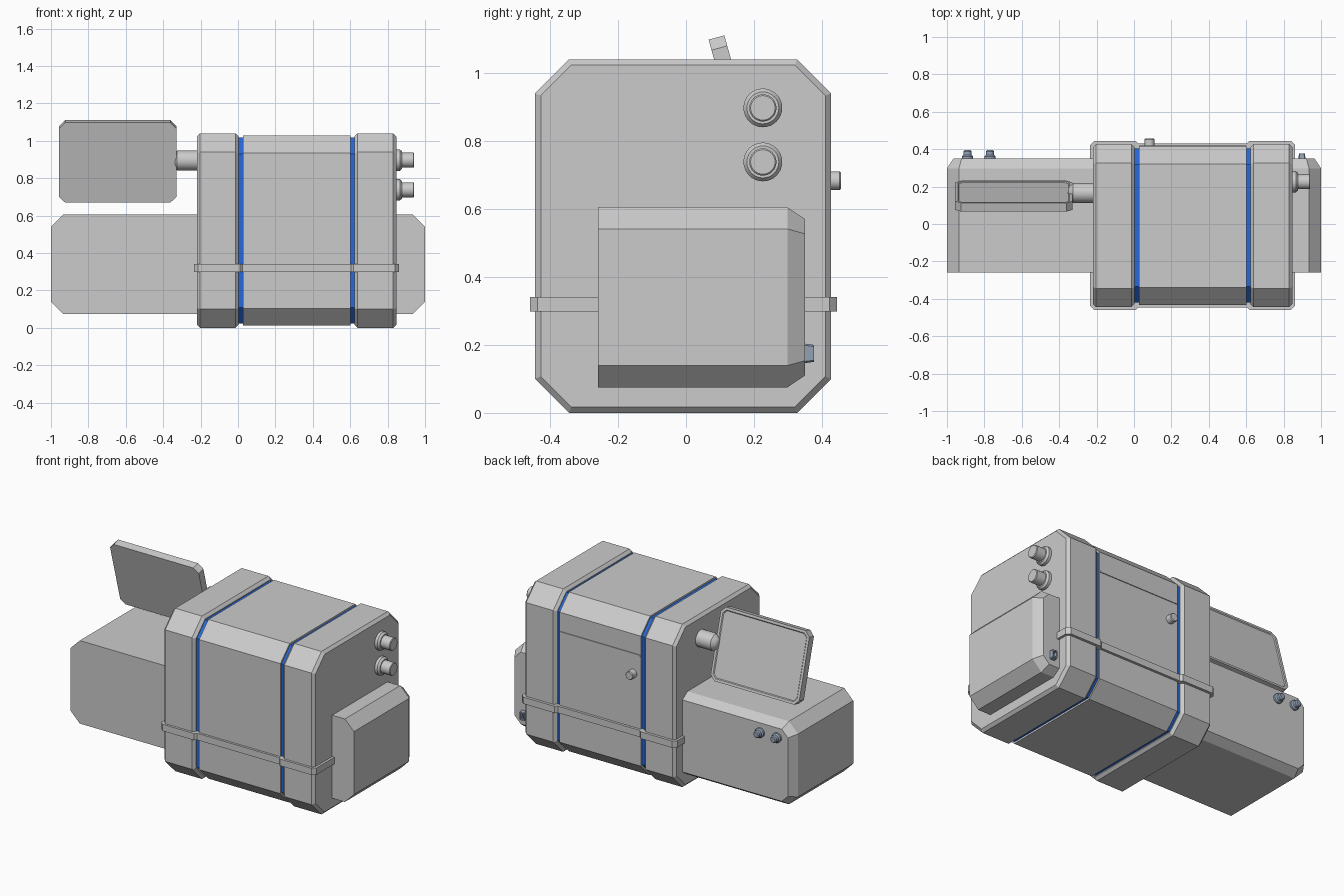
import bpy, bmesh, math

if "Cube" in bpy.data.objects:
    bpy.data.objects.remove(bpy.data.objects["Cube"])

Y0, Y1, Z1 = -0.444, 0.427, 1.04   # overall casing section


def rect8(a0, a1, b0, b1, c):
    """Rectangle with chamfered corners as eight 2D points."""
    return [(a0 + c, b0), (a1 - c, b0), (a1, b0 + c), (a1, b1 - c),
            (a1 - c, b1), (a0 + c, b1), (a0, b1 - c), (a0, b0 + c)]


def inset8(a0, a1, b0, b1, c, d):
    return rect8(a0 + d, a1 - d, b0 + d, b1 - d, c - 0.586 * d)


def circle(u, v, r, n=32):
    return [(u + r * math.cos(2 * math.pi * i / n),
             v + r * math.sin(2 * math.pi * i / n)) for i in range(n)]


def loft(name, axis, rings, colour=None, smooth=False):
    """Skin a list of (distance along axis, 2D section) and cap both ends."""
    place = {'x': lambda t, p: (t, p[0], p[1]),
             'y': lambda t, p: (p[0], t, p[1]),
             'z': lambda t, p: (p[0], p[1], t)}[axis]
    bm = bmesh.new()
    loops = [[bm.verts.new(place(t, p)) for p in pts] for t, pts in rings]
    for a, b in zip(loops, loops[1:]):
        n = len(a)
        for i in range(n):
            j = (i + 1) % n
            bm.faces.new((a[i], a[j], b[j], b[i]))
    bm.faces.new(loops[0][::-1])
    bm.faces.new(loops[-1])
    bmesh.ops.recalc_face_normals(bm, faces=bm.faces)
    me = bpy.data.meshes.new(name)
    bm.to_mesh(me)
    bm.free()
    ob = bpy.data.objects.new(name, me)
    bpy.context.collection.objects.link(ob)
    if colour:
        me.materials.append(colour)
    if smooth:
        bpy.ops.object.select_all(action='DESELECT')
        ob.select_set(True)
        bpy.context.view_layer.objects.active = ob
        bpy.ops.object.shade_smooth_by_angle(angle=math.radians(30))
    return ob


def turned(name, axis, u, v, profile, colour=None):
    """Round part from (distance, radius) steps."""
    return loft(name, axis, [(t, circle(u, v, r)) for t, r in profile], colour, True)


def material(name, rgb):
    m = bpy.data.materials.new(name)
    m.diffuse_color = (*rgb, 1)
    m.use_nodes = True
    m.node_tree.nodes["Principled BSDF"].inputs["Base Color"].default_value = m.diffuse_color
    return m


blue = material("blue_seal", (0.02, 0.14, 0.7))
steel = material("blue_steel", (0.3, 0.37, 0.47))


def casing(d):
    return inset8(Y0, Y1, 0, Z1, 0.1, d)


# Casing: bevelled end blocks, middle block and blue seals in the gaps
for name, x0, x1 in (("left_end_block", -0.22, 0.003), ("right_end_block", 0.622, 0.847)):
    loft(name, 'x', [(x0, casing(0.017)), (x0 + 0.017, casing(0)),
                     (x1 - 0.017, casing(0)), (x1, casing(0.017))])
loft("middle_block", 'x', [(0.028, casing(0.012)), (0.602, casing(0.012))])
for name, x0, x1 in (("left_seal", -0.02, 0.04), ("right_seal", 0.59, 0.64)):
    loft(name, 'x', [(x0, casing(0.023)), (x1, casing(0.023))], blue)

# Long lower housing passing through the casing, chamfered towards the back
low = (-1, 1, 0.075, 0.605, 0.064)
loft("lower_housing", 'y', [(-0.259, inset8(*low, 0)), (0.298, inset8(*low, 0)),
                            (0.35, inset8(*low, 0.035))])

# Strap around the casing, stepping in across the middle block
xa, xb, ya, yb, c = -0.235, 0.862, -0.459, 0.444, 0.022
sa, sb, d = 0.01, 0.617, 0.013
strap = [(xa + c, ya), (sa, ya), (sa + d, ya + d), (sb - d, ya + d), (sb, ya), (xb - c, ya),
         (xb, ya + c), (xb, yb - c),
         (xb - c, yb), (sb, yb), (sb - d, yb - d), (sa + d, yb - d), (sa, yb), (xa + c, yb),
         (xa, yb - c), (xa, ya + c)]
loft("strap", 'z', [(0.298, strap), (0.341, strap)])

# Tilted display with a recessed screen
pane = (-0.313, 0.313, -0.222, 0.222, 0.032)
display = loft("display", 'y', [(-0.024, inset8(*pane, 0)), (0.024, inset8(*pane, 0)),
                                (0.024, inset8(*pane, 0.016)), (0.019, inset8(*pane, 0.021))])
display.location = (-0.643, 0.149, 0.89)
display.rotation_euler.x = math.radians(15.5)

# Arm holding the display
turned("display_arm", 'x', 0.166, 0.895,
       [(-0.352, 0.022), (-0.345, 0.035), (-0.325, 0.053), (-0.2, 0.053)])

# Connectors on the right end
for name, z in (("upper_connector", 0.897), ("lower_connector", 0.738)):
    turned(name, 'x', 0.226, z,
           [(0.83, 0.057), (0.865, 0.057), (0.877, 0.047), (0.877, 0.040),
            (0.938, 0.040), (0.942, 0.036)])

# Back hatch: seam lip and knob
lip = [(0.03, 0.803), (0.6, 0.803), (0.6, 0.814), (0.03, 0.814)]
loft("hatch_lip", 'y', [(0.40, lip), (0.420, lip)])
turned("hatch_knob", 'y', 0.083, 0.683,
       [(0.40, 0.027), (0.452, 0.027), (0.456, 0.023)])

# Plugs on the back of the lower housing
for name, x in (("outer_plug", -0.89), ("inner_plug", -0.77)):
    turned(name, 'y', x, 0.51,
           [(0.34, 0.030), (0.362, 0.030), (0.369, 0.022), (0.388, 0.022), (0.395, 0.016)], steel)

# Rectangular socket on the back right of the lower housing
loft("socket", 'y', [(0.34, rect8(0.878, 0.918, 0.145, 0.205, 0.005)),
                     (0.376, rect8(0.882, 0.914, 0.150, 0.200, 0.005)),
                     (0.376, rect8(0.889, 0.907, 0.158, 0.192, 0.003)),
                     (0.355, rect8(0.889, 0.907, 0.158, 0.192, 0.003))], steel)
